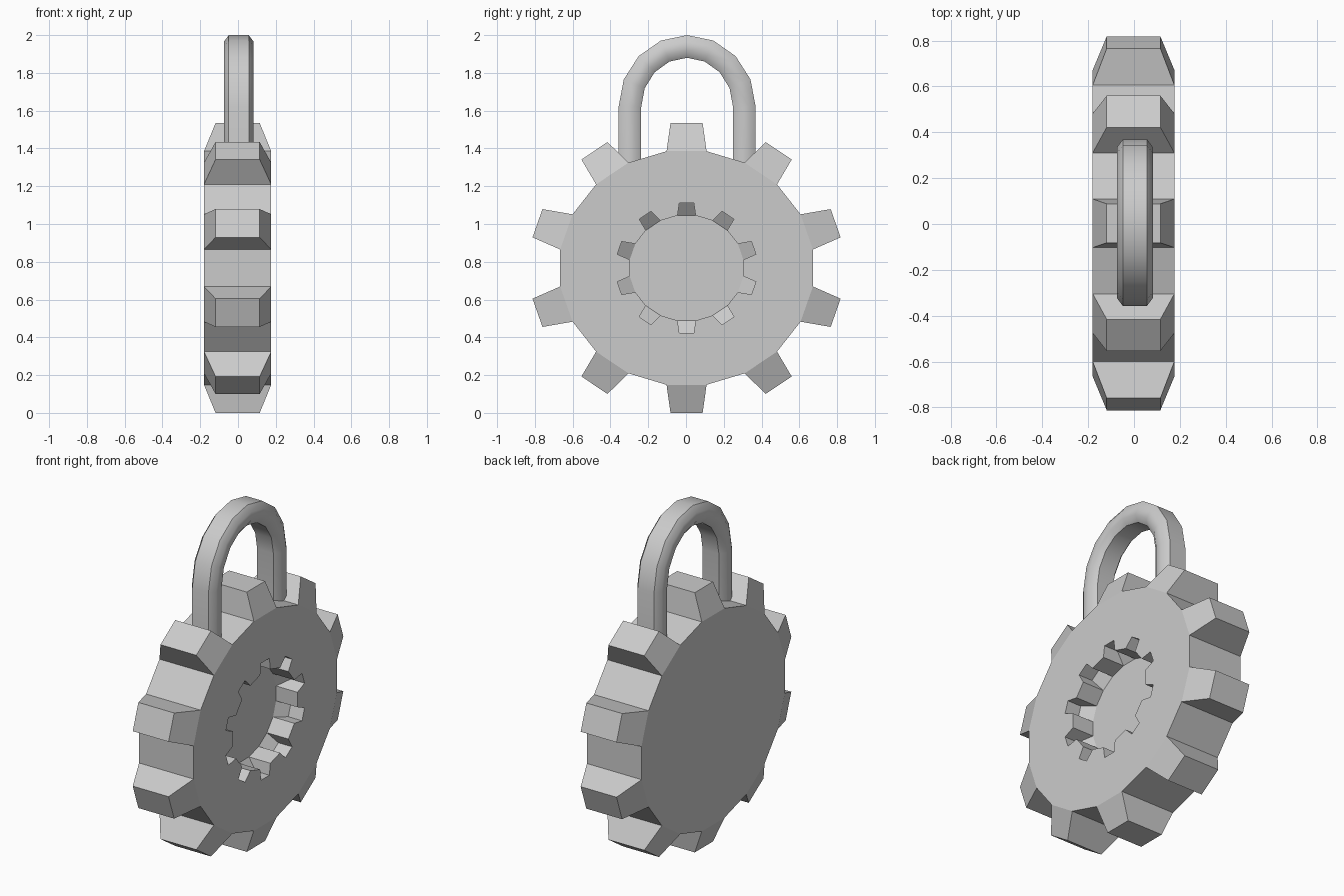
import bpy, bmesh
from math import sin, cos, radians, pi

if "Cube" in bpy.data.objects:
    bpy.data.objects.remove(bpy.data.objects["Cube"])

CY, CZ, SY = 0.003, 0.767, 1.082      # gear centre and sideways stretch
XB, XF, XD = -0.18, 0.176, 0.036      # back face, front face, recess floor
TEETH, R_BODY, R_TIP, INNER = 10, 0.626, 0.771, 0.45


def finish(bm, name):
    bmesh.ops.recalc_face_normals(bm, faces=bm.faces)
    me = bpy.data.meshes.new(name)
    bm.to_mesh(me)
    bm.free()
    ob = bpy.data.objects.new(name, me)
    bpy.context.collection.objects.link(ob)
    return ob


# Gear body with ten tapered teeth and a gear-shaped recess
bm = bmesh.new()


def pt(x, r, deg):
    a = radians(deg)
    return bm.verts.new((x, CY + SY * r * cos(a), CZ + r * sin(a)))


N = TEETH * 2
ring = lambda x, r: [pt(x, r, 9 + 18 * k) for k in range(N)]
of, ob_ = ring(XF, R_BODY), ring(XB, R_BODY)
inf, ind = ring(XF, R_BODY * INNER), ring(XD, R_BODY * INNER)
bm.faces.new(ob_)
bm.faces.new(ind)


def tooth(fa, fb, ba, bb, r, x_front, x_back, mid, open_front):
    """Tapered tooth (or slot) standing on the panel fa-fb-bb-ba."""
    ta, tb = pt(x_front, r, mid - 5.86), pt(x_front, r, mid + 5.86)
    ua, ub = pt(x_back, r, mid - 5.86), pt(x_back, r, mid + 5.86)
    faces = [(ta, tb, ub, ua), (fa, ta, ua, ba), (fb, tb, ub, bb), (ba, ua, ub, bb)]
    if not open_front:
        faces.append((fa, fb, tb, ta))
    for f in faces:
        bm.faces.new(f)
    return ta, tb


for k in range(N):
    n = (k + 1) % N
    if k % 2 == 0:
        mid = 18 + 18 * k
        tooth(of[k], of[n], ob_[k], ob_[n], R_TIP, 0.115, -0.119, mid, False)
        ta, tb = tooth(inf[k], inf[n], ind[k], ind[n], R_TIP * INNER, XF, XF - 0.09, mid, True)
        bm.faces.new((of[k], of[n], inf[n], tb, ta, inf[k]))
    else:
        bm.faces.new((of[k], of[n], ob_[n], ob_[k]))
        bm.faces.new((inf[k], inf[n], ind[n], ind[k]))
        bm.faces.new((of[k], of[n], inf[n], inf[k]))
finish(bm, "gear_body")

# Shackle: eight-sided bar swept along an arch
bm = bmesh.new()
section = [(0.053, 0.06), (0.079, 0.025), (0.079, -0.025), (0.053, -0.06),
           (-0.053, -0.06), (-0.079, -0.025), (-0.079, 0.025), (-0.053, 0.06)]
path = [(0, 1.22)] + [(pi * k / 8, 1.62) for k in range(9)] + [(pi, 1.22)]
loops = []
for a, z in path:
    loops.append([bm.verts.new((0.004 + x, 0.006 + (0.303 + d) * cos(a),
                                z + (0.32 + d) * sin(a))) for x, d in section])
for p, q in zip(loops, loops[1:]):
    for i in range(8):
        j = (i + 1) % 8
        bm.faces.new((p[i], p[j], q[j], q[i]))
bm.faces.new(loops[0])
bm.faces.new(loops[-1])
shackle = finish(bm, "shackle")
bpy.context.view_layer.objects.active = shackle
shackle.select_set(True)
bpy.ops.object.shade_smooth_by_angle(angle=radians(40))
